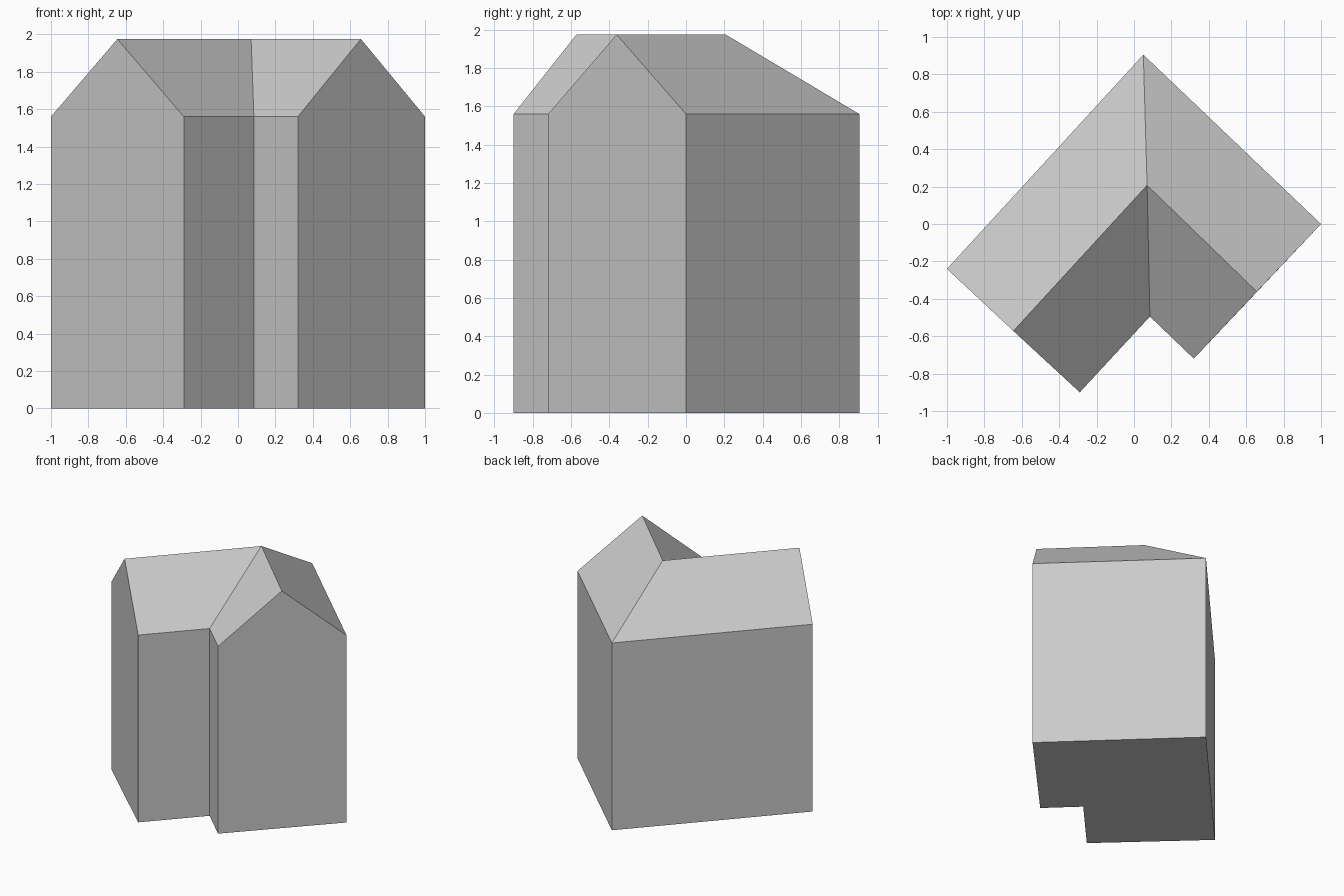
import bpy

EAVE, RIDGE = 1.56, 1.975

# Remove the default object only
cube = bpy.data.objects.get("Cube")
if cube:
    bpy.data.objects.remove(cube, do_unlink=True)

grey = bpy.data.materials.new("plain grey")
grey.use_nodes = True
colour = (0.6, 0.6, 0.6, 1)
grey.diffuse_color = colour
grey.node_tree.nodes["Principled BSDF"].inputs["Base Color"].default_value = colour

# L-shaped footprint, counter-clockwise, and the plan of the bent ridge
left_end_back, left_end_front = (-1.0, -0.24), (-0.29, -0.90)
inner = (0.085, -0.495)
right_end_front, right_end_back = (0.32, -0.72), (1.0, 0.0)
outer = (0.05, 0.905)
footprint = [left_end_back, left_end_front, inner,
             right_end_front, right_end_back, outer]
ridge_a, ridge_bend, ridge_b = (-0.645, -0.572), (0.07, 0.207), (0.657, -0.362)
gables = {left_end_back: ridge_a, right_end_front: ridge_b}


def at(point, z):
    return (*point, z)


def add_part(name, polygons):
    """Make one flat-shaded object from outward-facing polygons."""
    verts = list(dict.fromkeys(v for poly in polygons for v in poly))
    faces = [[verts.index(v) for v in poly] for poly in polygons]
    mesh = bpy.data.meshes.new(name)
    mesh.from_pydata(verts, [], faces)
    mesh.materials.append(grey)
    mesh.update()
    obj = bpy.data.objects.new(name, mesh)
    bpy.context.collection.objects.link(obj)
    return obj


# Walls, with pointed gables on the two wing ends, and the floor
walls = [[at(p, 0) for p in reversed(footprint)]]
for p, q in zip(footprint, footprint[1:] + footprint[:1]):
    wall = [at(p, 0), at(q, 0), at(q, EAVE)]
    if p in gables:
        wall.append(at(gables[p], RIDGE))
    walls.append(wall + [at(p, EAVE)])
add_part("house_walls", walls)

# Roof slopes: each runs from an eave edge up to a ridge edge
slopes = [(left_end_front, inner, ridge_bend, ridge_a),
          (inner, right_end_front, ridge_b, ridge_bend),
          (right_end_back, outer, ridge_bend, ridge_b),
          (outer, left_end_back, ridge_a, ridge_bend)]
add_part("house_roof", [[at(a, EAVE), at(b, EAVE), at(c, RIDGE), at(d, RIDGE)]
                        for a, b, c, d in slopes])
